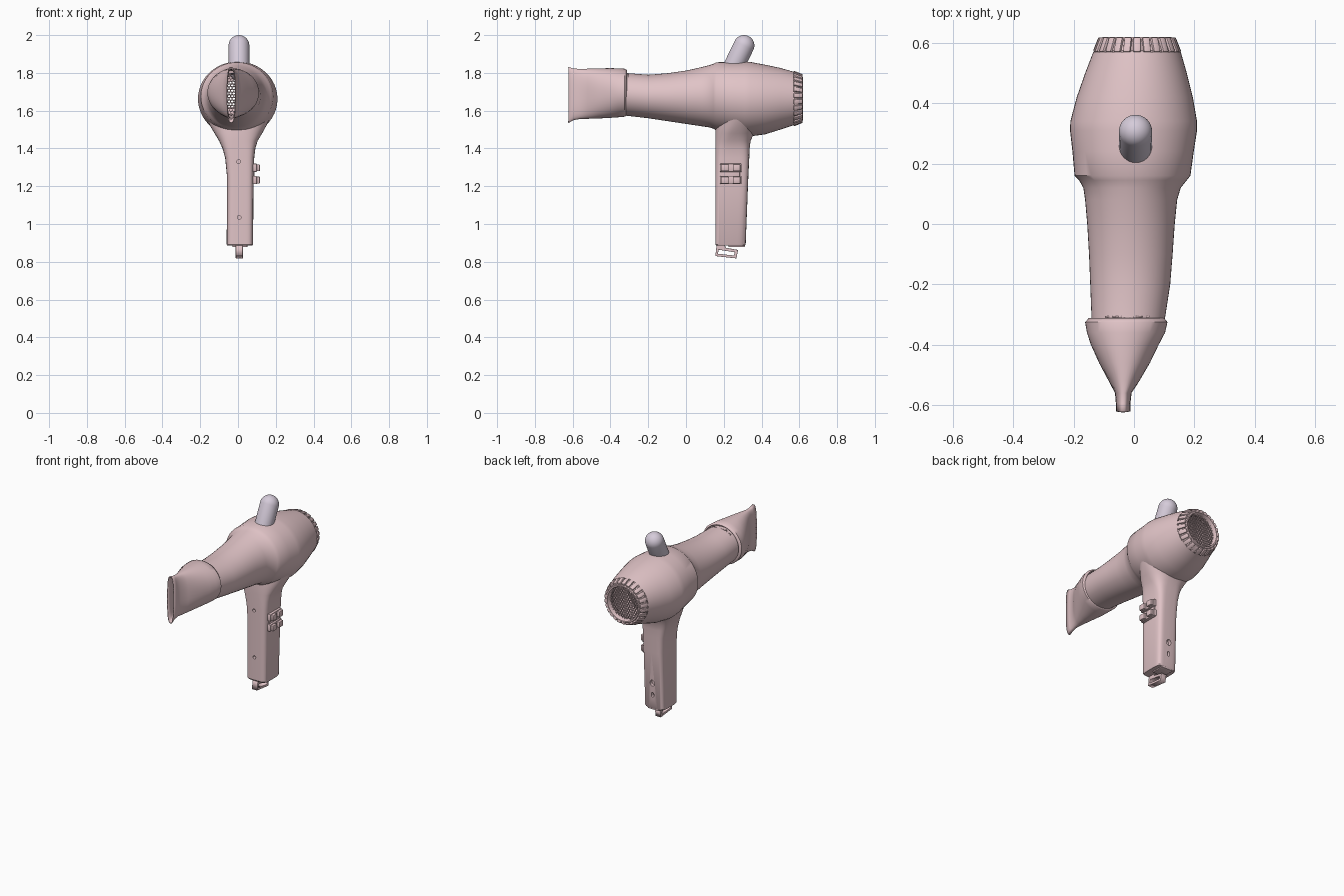
import bpy, bmesh, math
from mathutils import Matrix, Vector

if "Cube" in bpy.data.objects:
    bpy.data.objects.remove(bpy.data.objects["Cube"])


def material(name, rgb):
    m = bpy.data.materials.new(name)
    m.diffuse_color = (*rgb, 1)
    m.use_nodes = True
    m.node_tree.nodes["Principled BSDF"].inputs["Base Color"].default_value = m.diffuse_color
    return m


PINK = material("pink_plastic", (0.75, 0.55, 0.57))
LILAC = material("lilac_plastic", (0.67, 0.60, 0.70))


def finish(bm, name, mat=PINK):
    bmesh.ops.recalc_face_normals(bm, faces=bm.faces)
    me = bpy.data.meshes.new(name)
    bm.to_mesh(me)
    bm.free()
    me.materials.append(mat)
    ob = bpy.data.objects.new(name, me)
    bpy.context.collection.objects.link(ob)
    return ob


def loft(name, sections, axis='Y', sides=48, caps=False, closed=False):
    """Superelliptic rings; section = (t, x0, x1, v0, v1, exponent)."""
    bm = bmesh.new()
    rings = []
    for t, x0, x1, v0, v1, n in sections:
        ring = []
        for i in range(sides):
            a = 2 * math.pi * i / sides
            c, s = math.cos(a), math.sin(a)
            x = (x0 + x1) / 2 + (x1 - x0) / 2 * math.copysign(abs(c) ** (2 / n), c)
            v = (v0 + v1) / 2 + (v1 - v0) / 2 * math.copysign(abs(s) ** (2 / n), s)
            ring.append(bm.verts.new((x, t, v) if axis == 'Y' else (x, v, t)))
        rings.append(ring)
    pairs = list(zip(rings, rings[1:])) + ([(rings[-1], rings[0])] if closed else [])
    for p, q in pairs:
        for i in range(sides):
            j = (i + 1) % sides
            bm.faces.new((p[i], p[j], q[j], q[i]))
    if caps:
        bm.faces.new(rings[0])
        bm.faces.new(rings[-1])
    return finish(bm, name)


def box(name, lo, hi, bevel=0.004):
    lo, hi = Vector(lo), Vector(hi)
    bm = bmesh.new()
    bmesh.ops.create_cube(bm, size=1, matrix=Matrix.Translation((lo + hi) / 2)
                          @ Matrix.Diagonal((*(hi - lo), 1)))
    bmesh.ops.bevel(bm, geom=bm.edges[:], offset=bevel, segments=2, affect='EDGES', profile=0.5)
    return finish(bm, name)


def honeycomb(name, cx, y, cz, radius, cell=0.0095):
    """Disc of hexagonal holes in the XZ plane."""
    bm = bmesh.new()
    w, h = cell * math.sqrt(3), cell * 1.5
    n = int(radius / h) + 1
    for r in range(-n, n + 1):
        for c in range(-n, n + 1):
            x, z = (c + 0.5 * (r % 2)) * w, r * h
            if math.hypot(x, z) < radius:
                bm.faces.new([bm.verts.new((cx + x + cell * math.sin(k * math.pi / 3), y,
                                            cz + z + cell * math.cos(k * math.pi / 3)))
                              for k in range(6)])
    bmesh.ops.remove_doubles(bm, verts=bm.verts, dist=0.0005)
    cells = bm.faces[:]
    bmesh.ops.inset_individual(bm, faces=cells, thickness=0.0024)
    bmesh.ops.delete(bm, geom=cells, context='FACES')
    ob = finish(bm, name)
    ob.modifiers.new("thickness", 'SOLIDIFY').thickness = 0.005
    return ob


# barrel and motor housing
loft("body_shell", [
    (-0.33, -.140, .100, 1.575, 1.800, 2), (-0.20, -.145, .120, 1.560, 1.790, 2),
    (-0.10, -.149, .128, 1.545, 1.798, 2), (0.00, -.155, .135, 1.530, 1.812, 2),
    (0.08, -.162, .143, 1.518, 1.830, 2), (0.12, -.168, .155, 1.512, 1.840, 2),
    (0.145, -.182, .175, 1.505, 1.848, 2), (0.16, -.197, .187, 1.495, 1.856, 2),
    (0.24, -.204, .198, 1.477, 1.858, 2), (0.31, -.212, .209, 1.465, 1.860, 2),
    (0.34, -.211, .209, 1.464, 1.858, 2), (0.42, -.190, .195, 1.475, 1.843, 2),
    (0.50, -.162, .175, 1.500, 1.826, 2), (0.57, -.135, .155, 1.523, 1.806, 2)])

# handle flaring into the housing
handle = loft("handle", [
    (0.885, -.056, .076, .160, .311, 5), (0.892, -.060, .080, .155, .316, 5),
    (1.25, -.058, .082, .155, .330, 5), (1.35, -.068, .086, .155, .335, 4.5),
    (1.40, -.082, .092, .155, .337, 4), (1.44, -.100, .104, .155, .342, 3.2),
    (1.48, -.124, .128, .155, .360, 2.6), (1.52, -.148, .150, .157, .385, 2.2),
    (1.56, -.168, .168, .160, .410, 2), (1.62, -.190, .190, .165, .420, 2)],
    axis='Z', caps=True)

# screw holes and slots cut into the handle
bm = bmesh.new()
for x, y, z, r, stretch in [(0.003, .155, 1.33, .010, 1), (0.006, .155, 1.035, .010, 1),
                            (0.010, .322, 1.05, .016, 1.2), (0.010, .318, .975, .009, 1.8)]:
    bmesh.ops.create_cone(bm, cap_ends=True, segments=20, radius1=r, radius2=r, depth=0.04,
                          matrix=Matrix.Translation((x, y, z)) @ Matrix.Diagonal((1, 1, stretch, 1))
                          @ Matrix.Rotation(math.pi / 2, 4, 'X'))
cutter = finish(bm, "hole_cutter")
cutter.hide_render = True
cutter.display_type = 'WIRE'
cut = handle.modifiers.new("holes", 'BOOLEAN')
cut.operation, cut.solver, cut.object = 'DIFFERENCE', 'EXACT', cutter
bpy.context.view_layer.objects.active = handle
bpy.ops.object.modifier_apply(modifier="holes")
bpy.data.objects.remove(cutter)

# flattened concentrator nozzle
nozzle = loft("nozzle", [
    (-0.312, -.150, .100, 1.575, 1.815, 2), (-0.325, -.162, .111, 1.568, 1.822, 2),
    (-0.36, -.156, .103, 1.565, 1.824, 2), (-0.40, -.143, .082, 1.562, 1.825, 2.1),
    (-0.46, -.116, .053, 1.559, 1.824, 2.2), (-0.52, -.084, .018, 1.557, 1.822, 2.4),
    (-0.56, -.063, -.008, 1.556, 1.821, 2.6), (-0.595, -.060, -.012, 1.550, 1.823, 2.8),
    (-0.622, -.060, -.012, 1.535, 1.832, 3)])
sol = nozzle.modifiers.new("wall", 'SOLIDIFY')
sol.thickness, sol.offset = 0.005, -1
honeycomb("outlet_grille", -0.022, -0.31, 1.69, 0.108)

# ribbed intake ring
CX, CZ = 0.010, 1.664
loft("intake_ring", [(t, CX - r, CX + r, CZ - r, CZ + r, 2) for t, r in
                     [(.560, .135), (.575, .138), (.610, .121), (.620, .114),
                      (.620, .106), (.612, .102), (.565, .102)]], sides=64, closed=True)
bm = bmesh.new()
RIBS = 26
for i in range(RIBS):
    bmesh.ops.create_cube(bm, size=1, matrix=Matrix.Translation((CX, 0, CZ))
                          @ Matrix.Rotation(2 * math.pi * i / RIBS, 4, 'Y')
                          @ Matrix.Translation((0, 0.592, 0.128))
                          @ Matrix.Rotation(math.radians(-22), 4, 'X')
                          @ Matrix.Diagonal((0.025, 0.052, 0.02, 1)))
bmesh.ops.bevel(bm, geom=bm.edges[:], offset=0.005, segments=2, affect='EDGES', profile=0.5)
finish(bm, "intake_ribs")
honeycomb("intake_grille", CX, 0.598, CZ, 0.102)

# sliding switches on the right side of the handle
box("switch_plate", (.06, .190, 1.215), (.088, .285, 1.315))
for k, z in enumerate((1.2325, 1.2975), 1):
    box(f"switch_{k}", (.057, .180, z - .022), (.100, .295, z + .022))
    for y in (.205, .268):
        box(f"switch_{k}_grip", (.09, y - .020, z - .018), (.116, y + .020, z + .018))

# hanging loop under the handle
cu = bpy.data.curves.new("hanging_loop", 'CURVE')
cu.dimensions, cu.fill_mode, cu.extrude, cu.bevel_depth = '2D', 'BOTH', 0.017, 0.002
for pts in ([(.165, .890), (.205, .890), (.207, .873), (.273, .861), (.265, .820), (.157, .832)],
            [(.172, .866), (.260, .852), (.256, .831), (.166, .841)]):
    sp = cu.splines.new('POLY')
    sp.points.add(len(pts) - 1)
    for p, (a, b) in zip(sp.points, pts):
        p.co = (a, b, 0, 1)
    sp.use_cyclic_u = True
cu.materials.append(PINK)
loop = bpy.data.objects.new("hanging_loop", cu)
loop.rotation_euler = (math.pi / 2, 0, math.pi / 2)
loop.location.x = 0.007
bpy.context.collection.objects.link(loop)
box("handle_foot", (-.03, .225, .878), (.05, .312, .892))

# rounded peg on top, leaning back
R, SEG, LENGTH = 0.055, 12, 0.2
bm = bmesh.new()
bmesh.ops.create_uvsphere(bm, u_segments=32, v_segments=2 * SEG, radius=R)
for v in bm.verts:
    if v.co.z < -1e-5:
        v.co.z -= LENGTH - R
peg_axis = Matrix.Rotation(math.radians(-26), 4, 'X')
bm.transform(Matrix.Translation((0.005, 0.307, 1.945)) @ peg_axis)
finish(bm, "top_peg", LILAC)

# smooth shading with crisp edges
bpy.ops.object.select_all(action='DESELECT')
for ob in bpy.context.scene.objects:
    if ob.type == 'MESH':
        ob.select_set(True)
        bpy.context.view_layer.objects.active = ob
bpy.ops.object.shade_smooth_by_angle(angle=math.radians(35))
